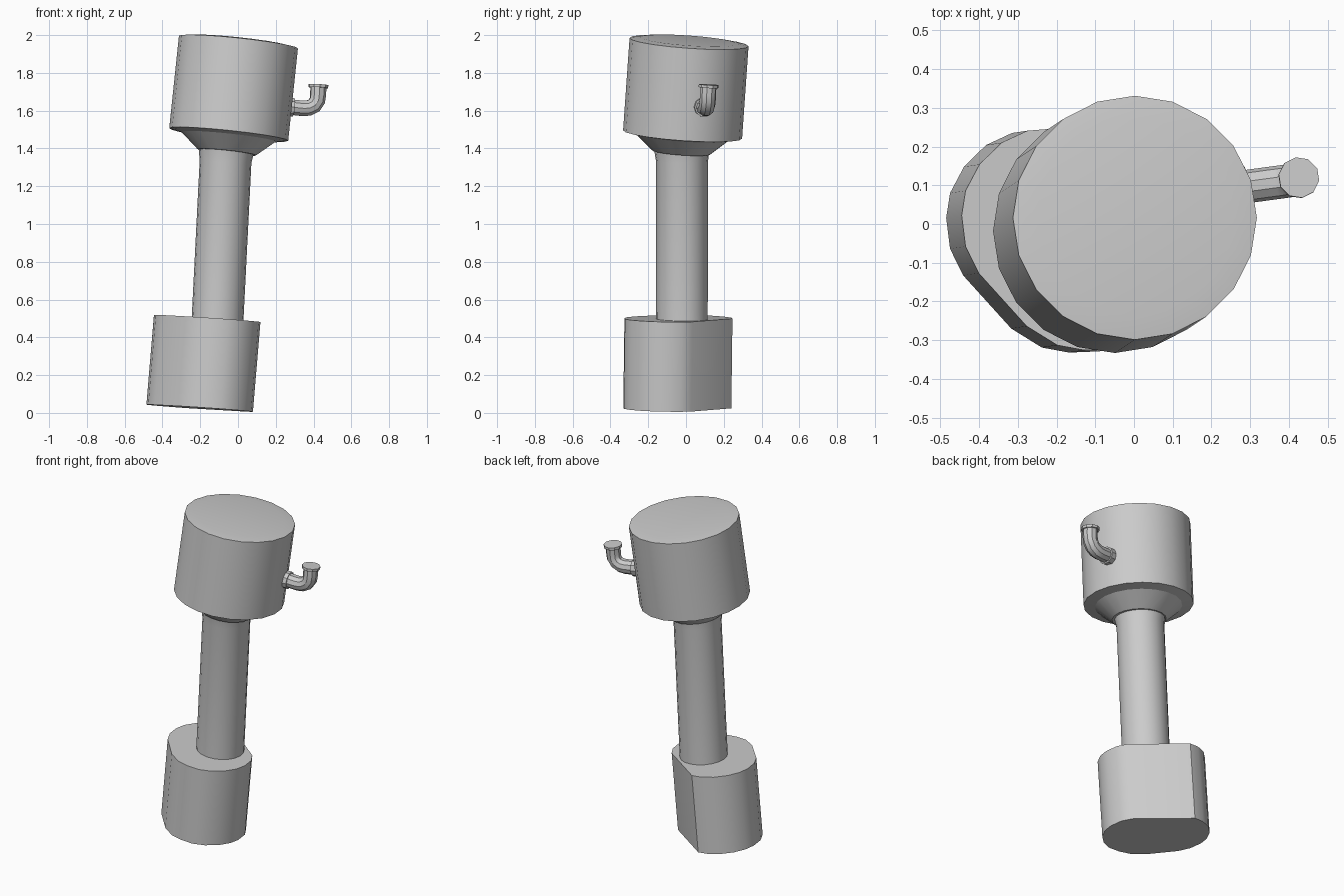
import bpy, bmesh, math

if "Cube" in bpy.data.objects:
    bpy.data.objects.remove(bpy.data.objects["Cube"])


def smooth(obj):
    bpy.ops.object.select_all(action='DESELECT')
    obj.select_set(True)
    bpy.context.view_layer.objects.active = obj
    bpy.ops.object.shade_smooth_by_angle(angle=math.radians(30))


def circle(r, n=20):
    return [(r * math.cos(2 * math.pi * i / n), r * math.sin(2 * math.pi * i / n)) for i in range(n)]


def loft(name, rings):
    """rings: (centre, outline, slope); outlines tilt to stay square to the leaning axis."""
    bm = bmesh.new()
    loops = [[bm.verts.new((c[0] + x, c[1] + y, c[2] - x * s[0] - y * s[1])) for x, y in outline]
             for c, outline, s in rings]
    n = len(loops[0])
    for a, b in zip(loops, loops[1:]):
        for i in range(n):
            j = (i + 1) % n
            bm.faces.new((a[i], a[j], b[j], b[i]))
    bm.faces.new(loops[0])
    bm.faces.new(loops[-1])
    bmesh.ops.recalc_face_normals(bm, faces=bm.faces)
    mesh = bpy.data.meshes.new(name)
    bm.to_mesh(mesh)
    bm.free()
    obj = bpy.data.objects.new(name, mesh)
    bpy.context.collection.objects.link(obj)
    smooth(obj)
    return obj


# Head drum with cone collar below and a slightly raised top
lean = (0.105, 0.07)


def head_centre(z):
    return (-0.049 + (z - 1.475) * lean[0], -0.018 + (z - 1.475) * lean[1], z)


loft("head", [(head_centre(z), circle(r), lean) for z, r in
              ((1.38, 0.155), (1.462, 0.25), (1.474, 0.315), (1.963, 0.315), (1.971, 0.255))])

# Shaft
loft("shaft", [((-0.11, -0.022, 0.46), circle(0.137), (0.05, 0)),
               ((-0.066, -0.021, 1.33), circle(0.137), (0.05, 0)),
               ((-0.061, -0.023, 1.40), circle(0.148), (0.08, 0.04))])

# Base: oval block with one side cut flat
base = [(-.272, -.017), (-.282, .063), (-.272, .127), (-.236, .195), (-.179, .251), (-.112, .282),
        (-.05, .287), (.239, .075), (.272, .017), (.282, -.063), (.272, -.127), (.236, -.195),
        (.179, -.251), (.112, -.282), (.035, -.285), (-.035, -.272), (-.114, -.223), (-.238, -.086)]
base_lean = (0.07, 0.015)
loft("base", [((-0.203, -0.047, 0.025), base, base_lean),
              ((-0.163, -0.041, 0.500), base, base_lean)])


# Spout: elbow pipe with a flange at each end
def pipe(name, points, radius):
    curve = bpy.data.curves.new(name, 'CURVE')
    curve.dimensions = '3D'
    curve.bevel_depth = radius
    curve.bevel_resolution = 3
    curve.use_fill_caps = True
    spline = curve.splines.new('POLY')
    spline.points.add(len(points) - 1)
    for p, co in zip(spline.points, points):
        p.co = (*co, 1)
    tmp = bpy.data.objects.new(name, curve)
    mesh = bpy.data.meshes.new_from_object(tmp)
    mesh.name = name
    bpy.data.objects.remove(tmp)
    obj = bpy.data.objects.new(name, mesh)
    bpy.context.collection.objects.link(obj)
    smooth(obj)


pipe("spout", [(0.25, 0.091, 1.622), (0.345, 0.104, 1.612), (0.375, 0.108, 1.614), (0.403, 0.112, 1.628),
               (0.42, 0.115, 1.654), (0.424, 0.116, 1.685), (0.426, 0.119, 1.73)], 0.043)
pipe("spout_lip", [(0.425, 0.119, 1.722), (0.426, 0.12, 1.738)], 0.053)
pipe("spout_mount", [(0.26, 0.092, 1.621), (0.293, 0.097, 1.618)], 0.052)
